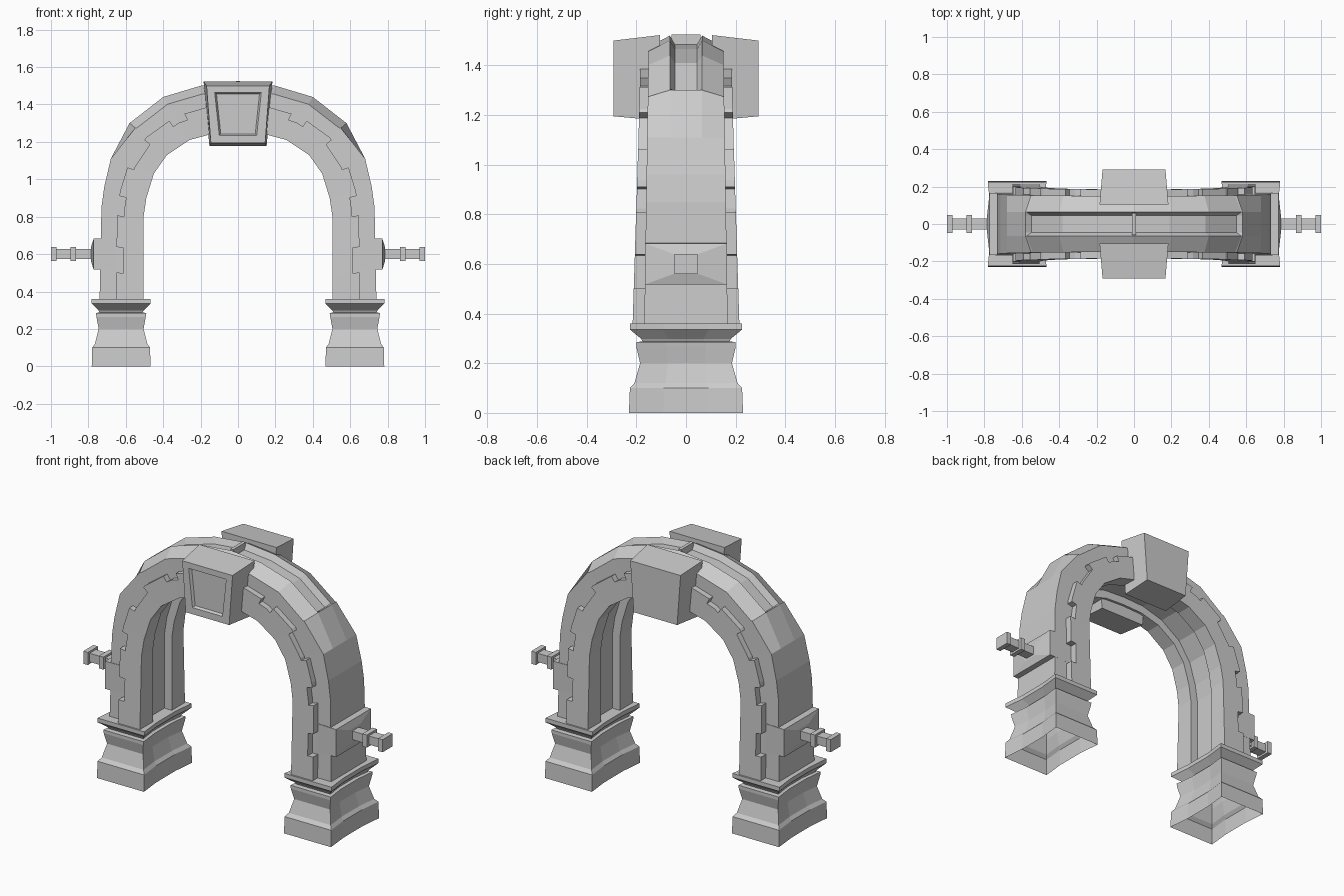
import bpy, bmesh
from mathutils import Vector

if "Cube" in bpy.data.objects:
    bpy.data.objects.remove(bpy.data.objects["Cube"])

stone = bpy.data.materials.new("grey_stone")
GREY = (0.6, 0.6, 0.6, 1)
stone.use_nodes = True
stone.diffuse_color = GREY
for node in stone.node_tree.nodes:
    if node.type == 'BSDF_PRINCIPLED':
        node.inputs["Base Color"].default_value = GREY


def loft(name, rings, start=True, end=True, mirror=""):
    """Skin closed rings of points, cap the ends, mirror on the given axes."""
    bm = bmesh.new()
    loops = [[bm.verts.new(p) for p in ring] for ring in rings]
    n = len(loops[0])
    for a, b in zip(loops, loops[1:]):
        for i in range(n):
            j = (i + 1) % n
            bm.faces.new((a[i], a[j], b[j], b[i]))
    if start:
        bm.faces.new(loops[0][::-1])
    if end:
        bm.faces.new(loops[-1])
    bmesh.ops.remove_doubles(bm, verts=bm.verts, dist=0.0001)
    bmesh.ops.recalc_face_normals(bm, faces=bm.faces)
    mesh = bpy.data.meshes.new(name)
    bm.to_mesh(mesh)
    bm.free()
    mesh.materials.append(stone)
    obj = bpy.data.objects.new(name, mesh)
    bpy.context.collection.objects.link(obj)
    if mirror:
        mod = obj.modifiers.new("mirror", 'MIRROR')
        mod.use_axis = ["X" in mirror, "Y" in mirror, False]
        mod.merge_threshold = 0.0005
    return obj


def rect_x(x, hy, hz, z=0.6):
    """Rectangle facing along x."""
    return [(x, -hy, z - hz), (x, hy, z - hz), (x, hy, z + hz), (x, -hy, z + hz)]


# Half-arch stations: inner x, z, then outer x, z
STATIONS = [
    (.505, .36, .74, .36), (.505, .80, .73, .85), (.49, .90, .715, .96), (.45, 1.03, .68, 1.11),
    (.38, 1.13, .58, 1.30), (.26, 1.21, .40, 1.44), (.13, 1.245, .20, 1.50), (0, 1.25, 0, 1.52)]
CROWN = len(STATIONS) - 1


def station(s):
    """Inner point, outer point and outward direction at a fractional station."""
    i = min(int(s), CROWN - 1)
    a, b = Vector(STATIONS[i]), Vector(STATIONS[i + 1])
    p = a.lerp(b, s - i)
    inner, outer = Vector((p[0], 0, p[1])), Vector((p[2], 0, p[3]))
    return inner, outer, (outer - inner).normalized()


# Arch body: recessed soffit, chamfered crown and a sunk channel along the top
def body_ring(s, chamfer, groove):
    inner, outer, d = station(s)
    w = .168 - .018 * (outer.z - .36) / 1.16
    half = [(w, inner + d * .05), (w, outer - d * chamfer),
            (.065, outer), (.045, outer - d * groove)]
    ring = [p + Vector((0, y, 0)) for y, p in half]
    return ring + [p - Vector((0, y, 0)) for y, p in half[::-1]]


rings = [body_ring(s, 0, 0) for s in range(4)]
rings.append(body_ring(4, .04, 0))
rings += [body_ring(s, .045, .035) for s in (4.03, 5, 6, 7)]
loft("arch_body", rings, end=False, mirror="X")

# Toothed voussoir bands on both faces
WIDE = [(0, .3), (.59, .95), (1.75, 2.9), (3.9, 4.8), (5.3, CROWN)]


def band_ring(s, thick):
    inner, outer, d = station(s)
    y = .215 - .03 * (inner.z - .36) / .89
    top = inner + d * thick
    return [p + Vector((0, v, 0)) for p, v in
            ((inner, .09), (inner, y), (top, y), (top, .09))]


rings = []
edge = 0
for lo, hi in WIDE:
    for a, b, thick in ((edge, lo, .108), (lo, hi, .145)):
        if b > a:
            mids = [k for k in range(CROWN) if a < k < b]
            rings += [band_ring(s, thick) for s in [a] + mids + [b]]
    edge = hi
loft("voussoir_band", rings, end=False, mirror="XY")

# Pedestals: z, half width, half depth, open underneath
PEDESTAL = [(0, .157, .23), (.1, .155, .226), (.12, .14, .208), (.2, .12, .185),
            (.265, .132, .2), (.285, .135, .2), (.288, .115, .175), (.298, .12, .18),
            (.335, .157, .225), (.36, .157, .225)]


def pedestal_ring(z, hx, hy):
    cx, dent = .625, .014
    side = [(hx, -hy), (hx - dent, -hy * .4), (hx - dent, hy * .4), (hx, hy)]
    return [(cx + x, y, z) for x, y in side] + [(cx - x, -y, z) for x, y in side]


loft("pedestal", [pedestal_ring(*p) for p in PEDESTAL], start=False, mirror="X")

# Side blocks with a shallow pyramid face
loft("side_block", [rect_x(.65, .166, .085), rect_x(.772, .166, .083),
                    rect_x(.785, .05, .04)], mirror="X")

# Pegs with two square collars
SHAFT, COLLAR = (.03, .026), (.048, .038)
loft("peg", [rect_x(x, *size) for x, size in (
    (.78, SHAFT), (.865, SHAFT), (.865, COLLAR), (.895, COLLAR),
    (.895, SHAFT), (.97, SHAFT), (.97, COLLAR), (1, COLLAR))], mirror="X")


# Keystones: the front one carries a sunk panel
def trapezoid(y, top, bottom, z_top, z_bottom):
    return [(-bottom, y, z_bottom), (bottom, y, z_bottom), (top, y, z_top), (-top, y, z_top)]


for name, sign in (("front_keystone", -1), ("back_keystone", 1)):
    rings = [trapezoid(sign * .105, .184, .153, 1.522, 1.178),
             trapezoid(sign * .292, .168, .145, 1.5, 1.195)]
    if sign < 0:
        rings += [trapezoid(-.292, .125, .1, 1.465, 1.235),
                  trapezoid(-.277, .115, .092, 1.457, 1.243)]
    loft(name, rings)

# Small rib dividing the crown channel
loft("crown_rib", [rect_x(-.01, .058, .03, 1.495), rect_x(.01, .058, .03, 1.495)])
